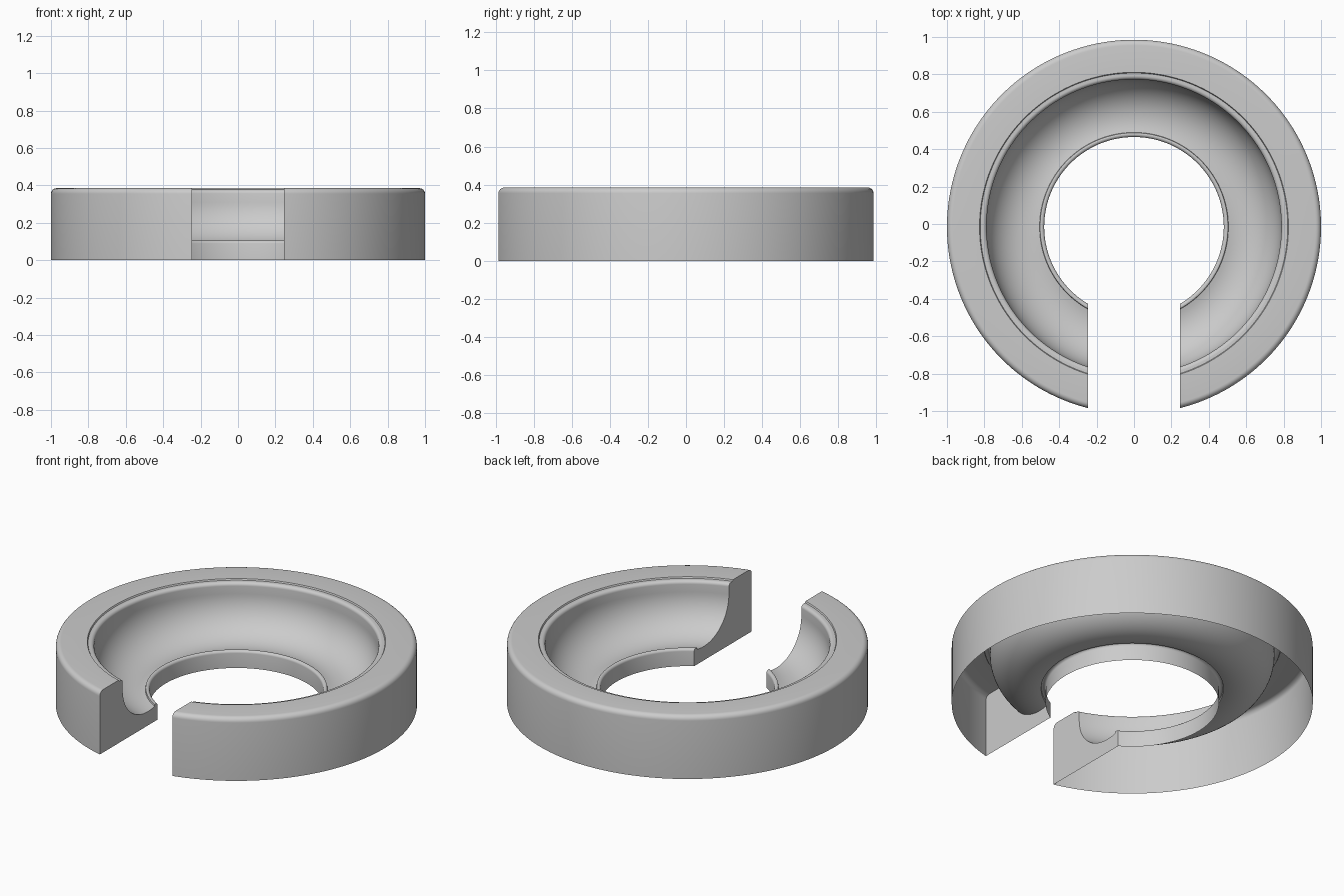
import bpy, bmesh
from math import sin, cos, asin, pi, radians

if "Cube" in bpy.data.objects:
    bpy.data.objects.remove(bpy.data.objects["Cube"])

GAP = 0.245      # half width of the slot
CY = -0.015      # ring centre, so that the slotted ring is centred on y = 0
STEPS = 160


def arc(r, z, rad, a0, a1, n):
    """Points of a circular arc in the (radius, height) plane."""
    out = []
    for i in range(n + 1):
        a = radians(a0 + (a1 - a0) * i / n)
        out.append((r + rad * cos(a), z + rad * sin(a)))
    return out


# Cross-section from outer foot, over the rim, down the bowl, to the inner foot
profile = [(1.0, 0.0)]
profile += arc(0.97, 0.355, 0.03, 0, 90, 6)            # outer rounded edge
profile += [(0.826, 0.385), (0.822, 0.377)]            # fine step on the rim
profile += arc(0.808, 0.357, 0.02, 90, 180, 6)         # inner rounded edge
profile += arc(0.563, 0.31, 0.225, 0, -105, 22)        # concave bowl
profile += arc(0.495, 0.09, 0.015, 60, 180, 6)         # lip around the hole
profile += [(0.48, 0.0)]

# Sweep the section around the ring, ending flush on the slot planes
bm = bmesh.new()
cols = []
for i in range(STEPS + 1):
    col = []
    for r, z in profile:
        off = asin(GAP / r)
        a = -pi / 2 + off + (2 * pi - 2 * off) * i / STEPS
        col.append(bm.verts.new((r * cos(a), CY + r * sin(a), z)))
    cols.append(col)
for a, b in zip(cols, cols[1:]):
    for j in range(len(profile) - 1):
        bm.faces.new((a[j], b[j], b[j + 1], a[j + 1]))

# Flat slot ends; the underside stays open
bm.faces.new(cols[0])
bm.faces.new(cols[-1][::-1])
bmesh.ops.recalc_face_normals(bm, faces=bm.faces)

mesh = bpy.data.meshes.new("slotted_ring")
bm.to_mesh(mesh)
bm.free()
ring = bpy.data.objects.new("slotted_ring", mesh)
bpy.context.collection.objects.link(ring)
bpy.context.view_layer.objects.active = ring
ring.select_set(True)
bpy.ops.object.shade_smooth_by_angle(angle=radians(30))
